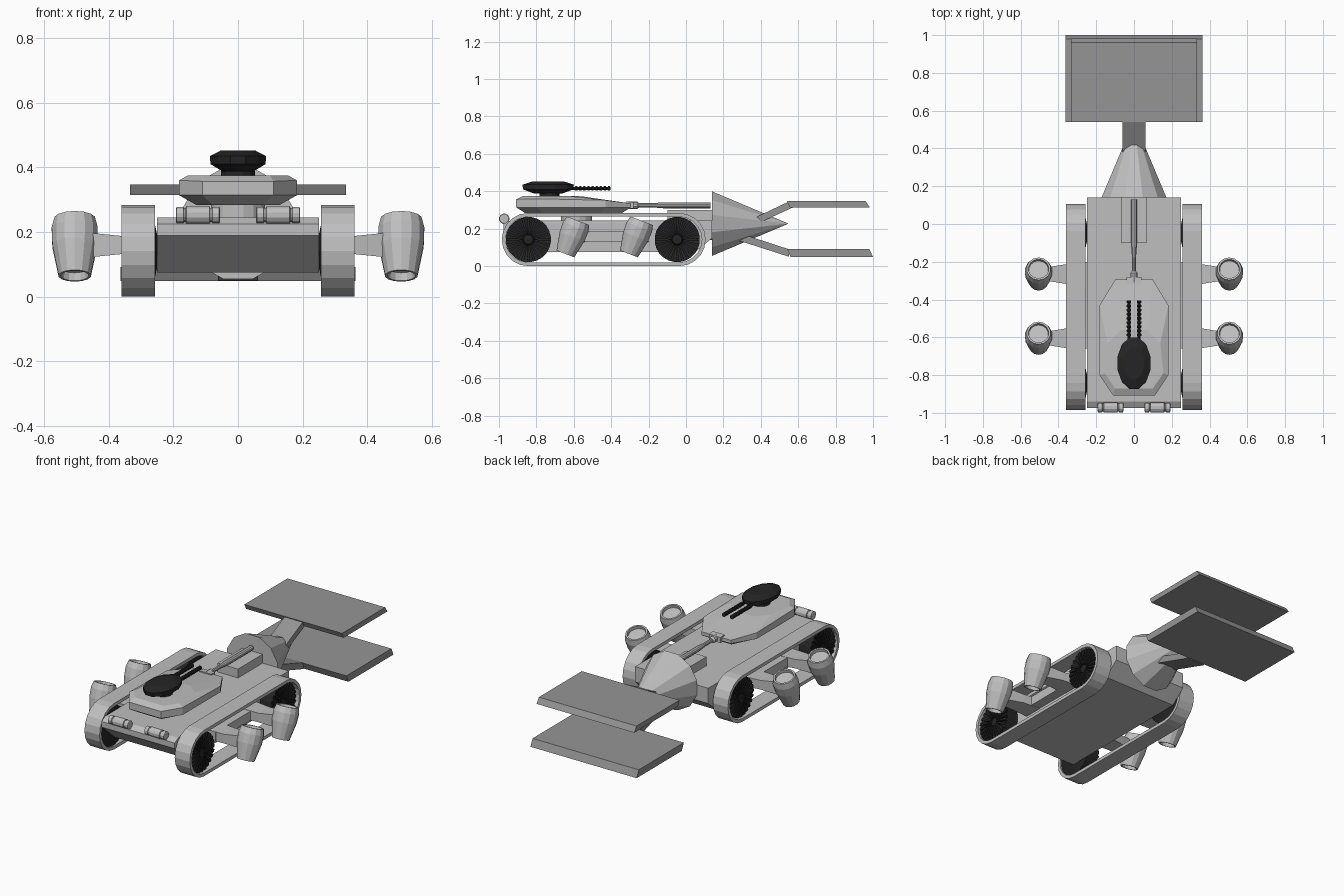
import bpy, bmesh, math
from mathutils import Matrix, Vector

if "Cube" in bpy.data.objects:
    bpy.data.objects.remove(bpy.data.objects["Cube"])


def material(name, c):
    m = bpy.data.materials.new(name)
    m.diffuse_color = (c, c, c, 1)
    m.use_nodes = True
    m.node_tree.nodes["Principled BSDF"].inputs["Base Color"].default_value = m.diffuse_color
    return m


LIGHT = material("light_grey", 0.52)
MID = material("mid_grey", 0.30)
DARK = material("near_black", 0.018)


def finish(name, bm, mat):
    bmesh.ops.remove_doubles(bm, verts=bm.verts, dist=1e-5)
    bmesh.ops.recalc_face_normals(bm, faces=bm.faces)
    me = bpy.data.meshes.new(name)
    bm.to_mesh(me)
    bm.free()
    me.materials.append(mat)
    ob = bpy.data.objects.new(name, me)
    bpy.context.collection.objects.link(ob)
    return ob


def add_loft(bm, rings, closed=False):
    """Bridge equal-length rings of points; cap the ends unless closed."""
    vs = [[bm.verts.new(p) for p in r] for r in rings]
    n = len(vs[0])
    pairs = list(zip(vs, vs[1:])) + ([(vs[-1], vs[0])] if closed else [])
    for a, b in pairs:
        for i in range(n):
            j = (i + 1) % n
            bm.faces.new((a[i], a[j], b[j], b[i]))
    if not closed:
        bm.faces.new(vs[0])
        bm.faces.new(vs[-1])


def loft(name, rings, mat, closed=False):
    bm = bmesh.new()
    add_loft(bm, rings, closed)
    return finish(name, bm, mat)


def side_profile(name, pts, x0, x1, mat):
    """Extrude a (y, z) outline across x."""
    return loft(name, [[(x, y, z) for y, z in pts] for x in (x0, x1)], mat)


def lathe(name, profile, n, origin, rot, mat):
    """Turn (radius, height) pairs about local z, then place."""
    M = Matrix.Translation(origin) @ rot
    rings = [[M @ Vector((r * math.cos(2 * math.pi * (i + .5) / n),
                          r * math.sin(2 * math.pi * (i + .5) / n), h))
              for i in range(n)] for r, h in profile]
    return loft(name, rings, mat)


def box_ring(x, y, z, hy, hz):
    return [(x, y - hy, z - hz), (x, y + hy, z - hz), (x, y + hy, z + hz), (x, y - hy, z + hz)]


def stadium(r, y0, y1, z, n=11):
    pts = []
    for cy, start in ((y1, -90), (y0, 90)):
        for i in range(n):
            a = math.radians(start + 180 * i / (n - 1))
            pts.append((cy + r * math.cos(a), z + r * math.sin(a)))
    return pts


RX = lambda d: Matrix.Rotation(math.radians(d), 4, 'X')
TO_Y = RX(-90)
TO_X = Matrix.Rotation(math.radians(90), 4, 'Y')
UP = Matrix.Identity(4)

# Hull with undercut nose and tail
side_profile("hull", [(-0.94, 0.245), (-0.975, 0.225), (-0.975, 0.19), (-0.84, 0.075),
                      (0.05, 0.075), (0.14, 0.15), (0.14, 0.245)], -0.25, 0.25, LIGHT)
side_profile("barrel_rest", [(-0.1, 0.24), (0.145, 0.24), (0.145, 0.30), (-0.1, 0.30)],
             -0.07, 0.07, LIGHT)

for s, side in ((-1, "left"), (1, "right")):
    # Track band
    outer = stadium(0.142, -0.843, -0.037, 0.142)
    inner = stadium(0.122, -0.843, -0.037, 0.142)
    loft(side + "_track", [[(s * x, y, z) for y, z in p] for x, p in
                           ((0.257, outer), (0.36, outer), (0.36, inner), (0.257, inner))],
         LIGHT, closed=True)
    # Wheels with radial ribs
    for y, end in ((-0.843, "front"), (-0.047, "rear")):
        lathe(f"{side}_{end}_wheel", [(0.05, 0), (0.121, 0.015), (0.121, 0.09), (0.10, 0.085),
                                      (0.03, 0.07), (0.025, 0.09), (0.01, 0.092)], 24,
              (s * 0.25, y, 0.142), TO_X if s > 0 else TO_X @ Matrix.Rotation(math.pi, 4, 'X')
              @ Matrix.Scale(1, 4), DARK) if s > 0 else \
            lathe(f"{side}_{end}_wheel", [(0.05, 0), (0.121, -0.015), (0.121, -0.09), (0.10, -0.085),
                                          (0.03, -0.07), (0.025, -0.09), (0.01, -0.092)], 24,
                  (s * 0.25, y, 0.142), TO_X, DARK)
        bm = bmesh.new()
        for i in range(24):
            M = Matrix.Translation((s * 0.335, y, 0.142)) @ RX(i * 15)
            add_loft(bm, [[M @ Vector((dx, dy, r)) for dx, dy in
                           ((-.012, -w), (.012, -w), (.012, w), (-.012, w))]
                          for r, w in ((0.03, 0.003), (0.119, 0.008))])
        finish(f"{side}_{end}_wheel_ribs", bm, DARK)
    # Frame bar behind the pod arms
    loft(side + "_frame_bar", [box_ring(s * x, -0.44, 0.16, 0.22, 0.028) for x in (0.24, 0.31)], LIGHT)
    # Tilted pods on arms
    for y, end in ((-0.645, "front"), (-0.305, "rear")):
        loft(f"{side}_{end}_pod_arm", [box_ring(s * 0.25, y + .045, 0.16, 0.06, 0.03),
                                       box_ring(s * 0.36, y + .04, 0.16, 0.052, 0.028),
                                       box_ring(s * 0.46, y + .04, 0.16, 0.036, 0.038)], LIGHT)
        lathe(f"{side}_{end}_pod", [(0.001, 0.025), (0.04, 0.025), (0.043, 0), (0.051, 0),
                                    (0.071, 0.10), (0.073, 0.155), (0.064, 0.19),
                                    (0.054, 0.19), (0.052, 0.172), (0.001, 0.172)], 14,
              (s * 0.505, y, 0.065), RX(-21), LIGHT)
    # Nose canisters
    lathe(side + "_nose_canister", [(0.020, -0.068), (0.026, -0.066), (0.026, -0.045), (0.022, -0.043),
                                    (0.022, -0.038), (0.028, -0.036), (0.028, 0.036), (0.022, 0.038),
                                    (0.022, 0.043), (0.026, 0.045), (0.026, 0.066), (0.020, 0.068)], 12,
          (s * 0.124, -0.972, 0.253), TO_X, LIGHT)
    # Small twin gun barrels with beads
    prof = [(0.010, 0)]
    for i in range(9):
        h = 0.05 + i * 0.022
        prof += [(0.008, h), (0.013, h + .003), (0.013, h + .012), (0.008, h + .015)]
    lathe(side + "_small_barrel", prof, 8, (s * 0.027, -0.645, 0.415), TO_Y, DARK)

# Turret and its ring
lathe("turret_ring", [(0.085, 0.235), (0.085, 0.295)], 16, (0, -0.585, 0), UP, LIGHT)


def turret_ring(half):
    return half + [(-x, y, z) for x, y, z in reversed(half)]


body = [(0.10, -0.295), (0.182, -0.43), (0.182, -0.80), (0.11, -0.908)]
loft("turret", [
    turret_ring([(x * .7, -0.6 + (y + .6) * .84, 0.283) for x, y in body]),
    turret_ring([(x, y, 0.314) for x, y in body]),
    turret_ring([(x, y, z) for (x, y), z in zip(body, (0.335, 0.352, 0.36, 0.357))]),
    turret_ring([(0.07, -0.56, 0.373), (0.14, -0.63, 0.375), (0.155, -0.79, 0.375), (0.10, -0.87, 0.375)]),
], LIGHT)

# Main gun
side_profile("gun_mantlet", [(-0.32, 0.305), (-0.28, 0.308), (-0.28, 0.342), (-0.32, 0.345)],
             -0.04, 0.04, LIGHT)
lathe("main_barrel", [(0.02, 0), (0.02, 0.05), (0.011, 0.06), (0.011, 0.13), (0.016, 0.19),
                      (0.016, 0.44)], 10, (0, -0.31, 0.325), TO_Y, LIGHT)

# Small gun turret
lathe("small_turret_neck", [(0.055, 0.37), (0.055, 0.40)], 12, (0, -0.73, 0), UP, DARK)
loft("small_turret", [[(0.09 * k * math.cos(a), -0.737 + 0.142 * k * math.sin(a), z)
                       for a in (2 * math.pi * (i + .5) / 12 for i in range(12))]
                      for k, z in ((0.55, 0.388), (0.98, 0.41), (1, 0.435), (0.6, 0.453))], DARK)

# Rear cone with neck
lathe("cone_neck", [(0.06, 0.05), (0.06, 0.16)], 10, (0, 0, 0.2), TO_Y, LIGHT)
lathe("rear_cone", [(0.178, 0.14), (0.0015, 0.545)], 12, (0, 0, 0.227), TO_Y, LIGHT)

# Rear paddles and their struts
side_profile("upper_strut", [(0.36, 0.255), (0.55, 0.345), (0.575, 0.315), (0.40, 0.235)],
             -0.062, 0.062, MID)
side_profile("lower_strut", [(0.24, 0.15), (0.55, 0.05), (0.55, 0.09), (0.32, 0.165)],
             -0.062, 0.062, MID)
side_profile("upper_paddle", [(0.54, 0.347), (0.96, 0.347), (0.982, 0.314), (0.555, 0.314)],
             -0.334, 0.334, MID)
side_profile("lower_paddle", [(0.54, 0.092), (0.98, 0.092), (1.0, 0.048), (0.56, 0.048)],
             -0.363, 0.363, MID)
